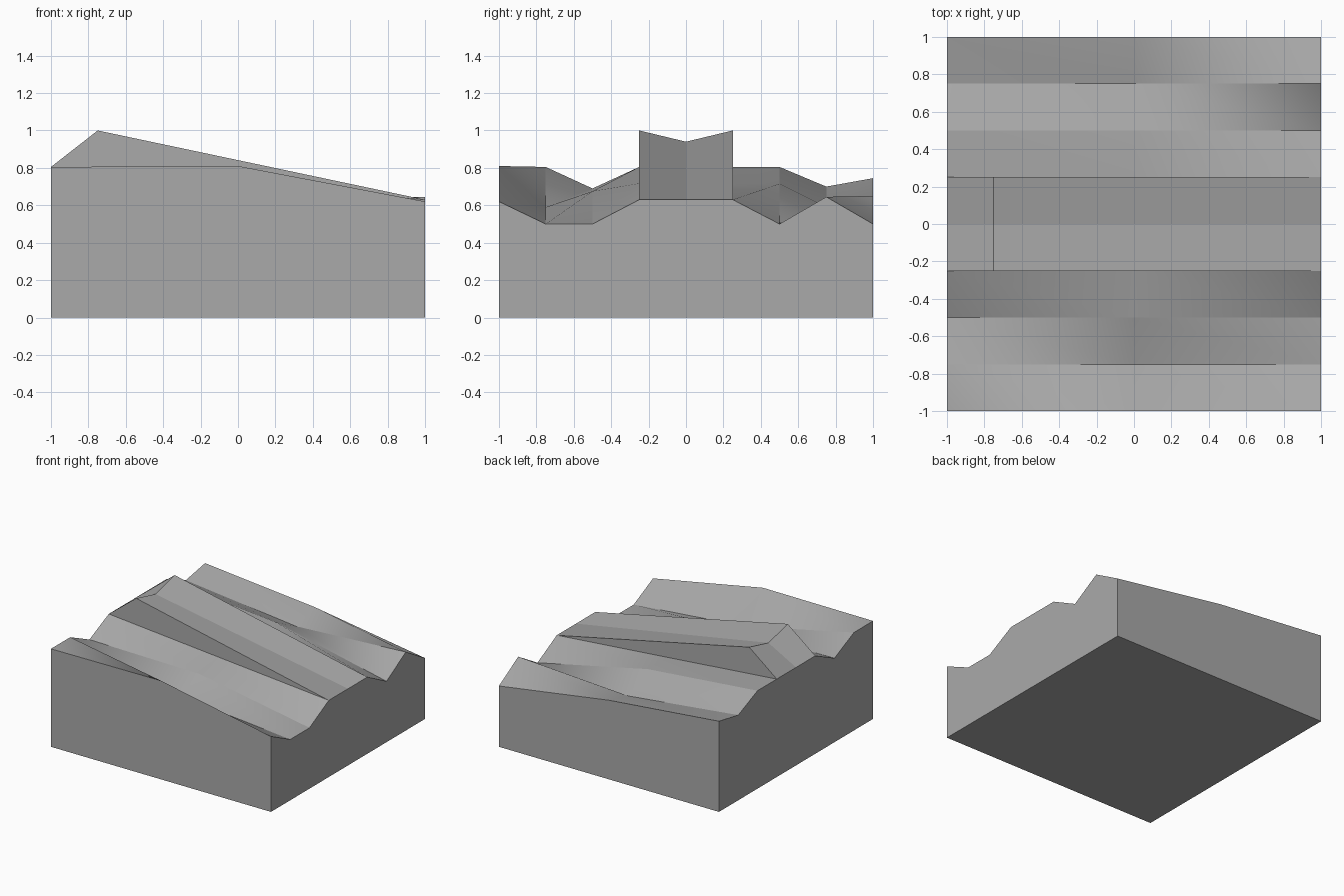
import bpy
import bmesh

if "Cube" in bpy.data.objects:
    bpy.data.objects.remove(bpy.data.objects["Cube"])

stone = bpy.data.materials.new("stone_grey")
stone.diffuse_color = (0.4, 0.4, 0.4, 1)
stone.use_nodes = True
stone.node_tree.nodes["Principled BSDF"].inputs["Base Color"].default_value = stone.diffuse_color


def finish(bm, name):
    bmesh.ops.recalc_face_normals(bm, faces=bm.faces)
    mesh = bpy.data.meshes.new(name)
    bm.to_mesh(mesh)
    bm.free()
    mesh.materials.append(stone)
    bpy.context.collection.objects.link(bpy.data.objects.new(name, mesh))


# Heights of each lengthwise row at x = -1, 0, 1, from front to back
XS = (-1, 0, 1)
ROWS = [
    (0.805, 0.81, 0.62),
    (0.805, 0.59, 0.50),
    (0.69, 0.675, 0.50),
    (0.805, 0.717, 0.63),
    (0.805, 0.717, 0.63),
    (0.805, 0.717, 0.63),
    (0.805, 0.715, 0.50),
    (0.70, 0.59, 0.645),
    (0.745, 0.65, 0.50),
]

# Block: folded top strips, left open under the ridge
bm = bmesh.new()
grid = [[bm.verts.new((x, -1 + 0.25 * j, z)) for x, z in zip(XS, row)]
        for j, row in enumerate(ROWS)]
for j in range(8):
    if j in (3, 4):
        continue
    lo, hi = grid[j], grid[j + 1]
    for i in range(2):
        for tri in ((lo[i], lo[i + 1], hi[i]), (lo[i + 1], hi[i + 1], hi[i])):
            bm.faces.new(tri).smooth = True

# Block: base and side walls
fl, fr, br, bl = [bm.verts.new((x, y, 0)) for x, y in ((-1, -1), (1, -1), (1, 1), (-1, 1))]
bm.faces.new((fl, fr, br, bl))
bm.faces.new([fl, fr] + grid[0][::-1])
bm.faces.new([bl, br] + grid[8][::-1])
bm.faces.new([fl, bl] + [row[0] for row in grid[::-1]])
bm.faces.new([fr, br] + [row[2] for row in grid[::-1]])

# Keep row folds and outer borders crisp, shade along each strip smoothly
for e in bm.edges:
    a, b = e.verts
    same_row = abs(a.co.y - b.co.y) < 1e-4
    if same_row or not all(f.smooth for f in e.link_faces):
        e.smooth = False
finish(bm, "block")

# Ridge: grooved wedge with upright sides
bm = bmesh.new()
lines = []
for y, peak in ((-0.25, 1.0), (0, 0.94), (0.25, 1.0)):
    lines.append([bm.verts.new(p) for p in
                  ((-1, y, 0.805), (-0.75, y, peak), (1, y, 0.63))])
for a, b in zip(lines, lines[1:]):
    for i in range(2):
        bm.faces.new((a[i], a[i + 1], b[i + 1], b[i]))
for side in (lines[0], lines[2]):
    foot = bm.verts.new((0, side[0].co.y, 0.717))
    bm.faces.new(side + [foot])
finish(bm, "ridge")
